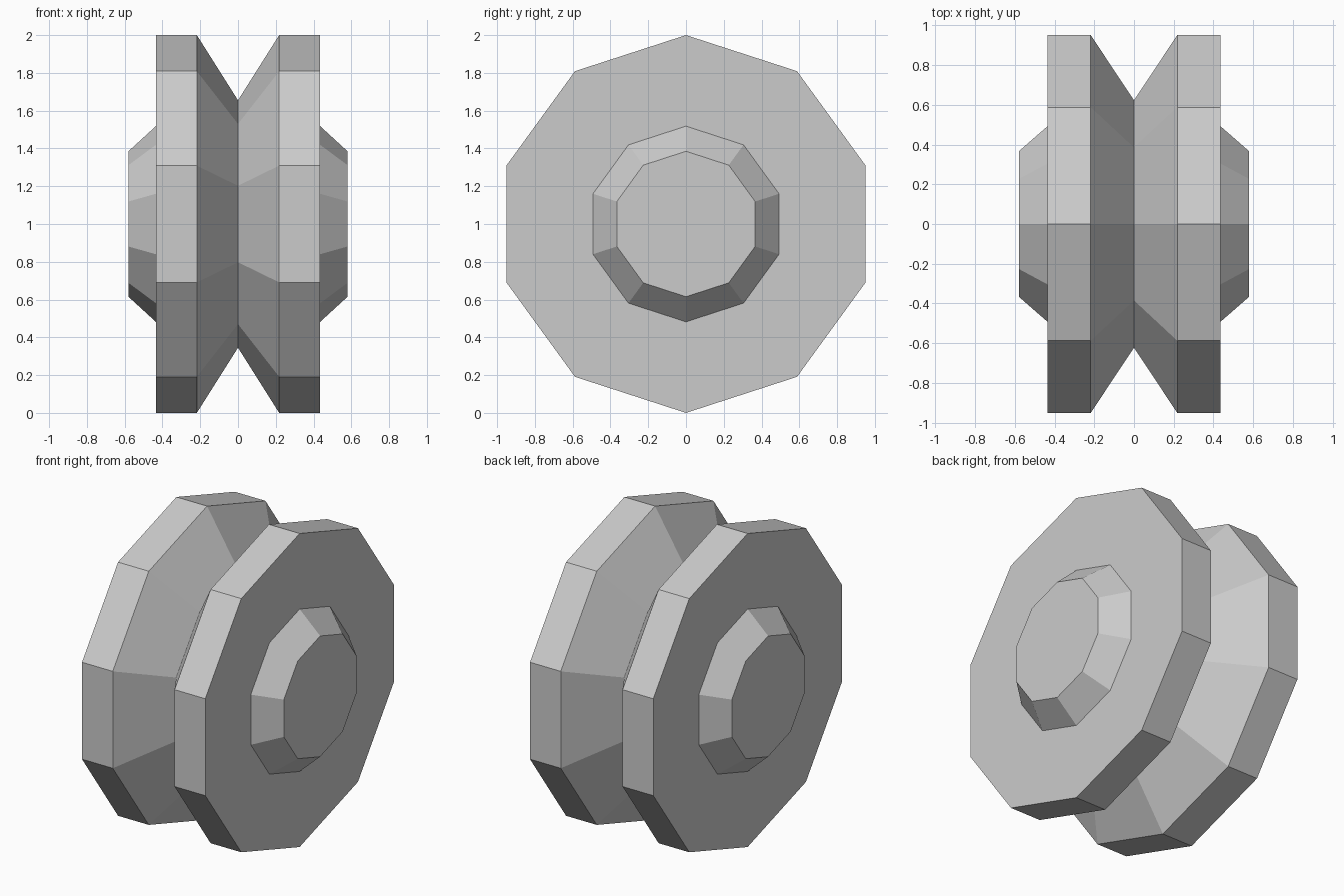
import bpy
import bmesh
from math import sin, cos, tau

cube = bpy.data.objects.get("Cube")
if cube:
    bpy.data.objects.remove(cube, do_unlink=True)

SIDES = 10

# Plain grey material
grey = bpy.data.materials.new("grey")
grey.use_nodes = True
colour = (0.6, 0.6, 0.6, 1)
grey.diffuse_color = colour
grey.node_tree.nodes["Principled BSDF"].inputs["Base Color"].default_value = colour

# Half profile as (x, radius): groove bottom, rim, side wall, tapered hub
half = [(0, 0.655), (0.218, 1), (0.435, 1), (0.435, 0.518), (0.58, 0.385)]
profile = [(-x, r) for x, r in reversed(half[1:])] + half


def lathe(name, points, centre_z):
    """Spin a profile around the x axis and cap both ends."""
    bm = bmesh.new()
    rings = []
    for x, r in points:
        angles = [tau * i / SIDES for i in range(SIDES)]
        rings.append([bm.verts.new((x, r * sin(a), centre_z + r * cos(a))) for a in angles])
    for a, b in zip(rings, rings[1:]):
        for i in range(SIDES):
            j = (i + 1) % SIDES
            bm.faces.new((a[i], a[j], b[j], b[i]))
    bm.faces.new(rings[0])
    bm.faces.new(rings[-1])
    bmesh.ops.recalc_face_normals(bm, faces=bm.faces[:])
    mesh = bpy.data.meshes.new(name)
    bm.to_mesh(mesh)
    bm.free()
    mesh.materials.append(grey)
    obj = bpy.data.objects.new(name, mesh)
    bpy.context.collection.objects.link(obj)
    return obj


# Grooved wheel with a hub on each side
lathe("pulley_wheel", profile, 1)
